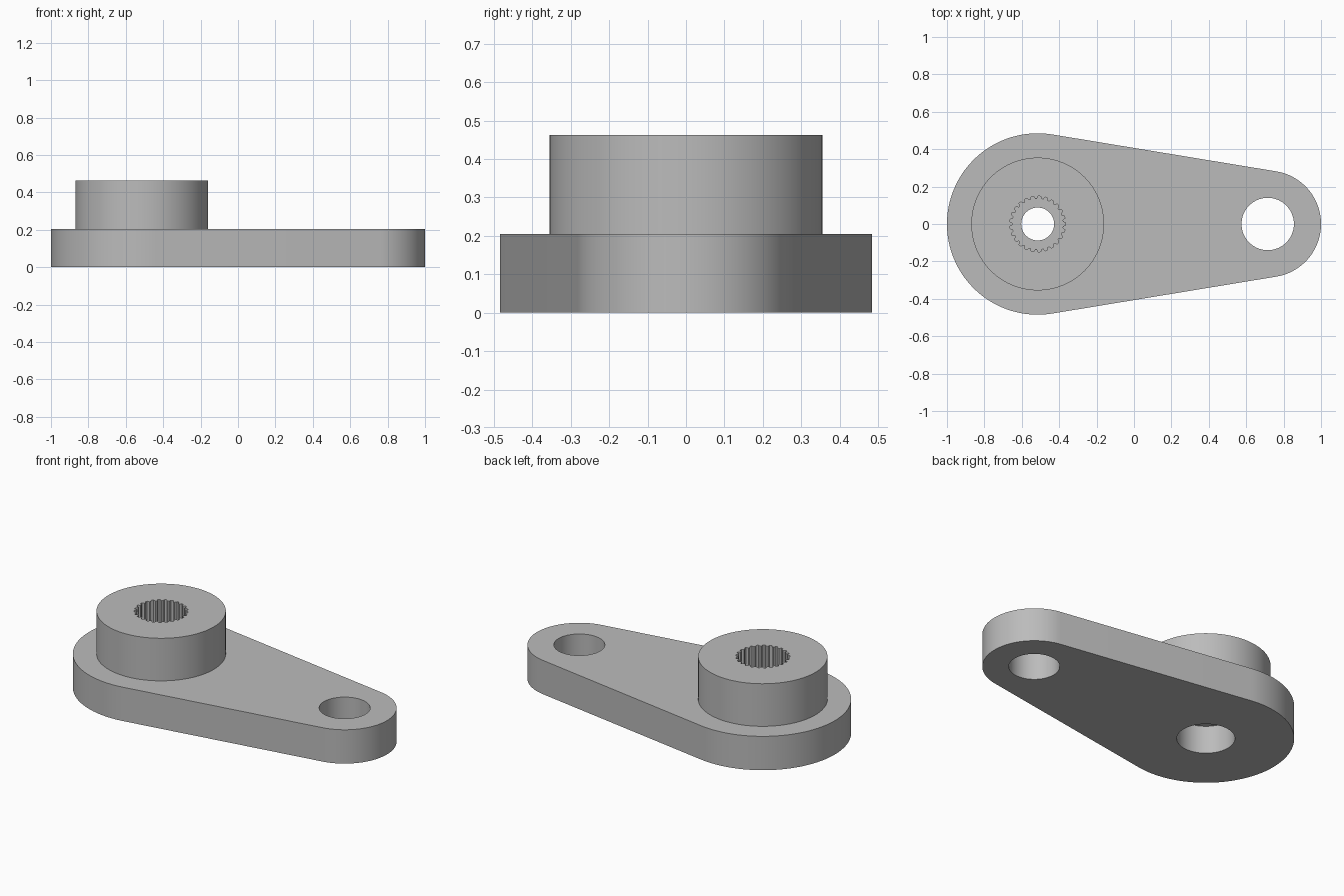
import bpy
import bmesh
from math import asin, cos, sin, pi, radians

old = bpy.data.objects.get("Cube")
if old:
    bpy.data.objects.remove(old, do_unlink=True)

HUB_X, PIN_X = -0.515, 0.715
HUB_END_R, PIN_END_R = 0.485, 0.285
PLATE_TOP, HUB_TOP = 0.205, 0.463
TEETH = 25

grey = bpy.data.materials.new("plain_grey")
grey.use_nodes = True
colour = (0.5, 0.5, 0.5, 1)
grey.diffuse_color = colour
grey.node_tree.nodes["Principled BSDF"].inputs["Base Color"].default_value = colour


def arc(cx, radius, start, end, steps):
    return [(cx + radius * cos(start + (end - start) * i / steps),
             radius * sin(start + (end - start) * i / steps))
            for i in range(steps + 1)]


def circle(cx, radius, steps=96):
    return arc(cx, radius, 0, 2 * pi, steps)[:-1]


def prism(name, outline, bottom, top):
    """Extrude a closed outline between two heights."""
    bm = bmesh.new()
    base = bm.faces.new([bm.verts.new((x, y, bottom)) for x, y in outline])
    raised = bmesh.ops.extrude_face_region(bm, geom=[base])["geom"]
    moved = [v for v in raised if isinstance(v, bmesh.types.BMVert)]
    bmesh.ops.translate(bm, verts=moved, vec=(0, 0, top - bottom))
    bmesh.ops.recalc_face_normals(bm, faces=bm.faces)
    mesh = bpy.data.meshes.new(name)
    bm.to_mesh(mesh)
    bm.free()
    mesh.materials.append(grey)
    obj = bpy.data.objects.new(name, mesh)
    bpy.context.collection.objects.link(obj)
    return obj


def combine(target, tool, operation):
    """Apply a boolean and discard the tool."""
    mod = target.modifiers.new(tool.name, "BOOLEAN")
    mod.operation = operation
    mod.solver = "EXACT"
    mod.object = tool
    bpy.context.view_layer.objects.active = target
    bpy.ops.object.modifier_apply(modifier=mod.name)
    bpy.data.objects.remove(tool, do_unlink=True)


# Tapered plate: two round ends joined by tangent lines
tangent = pi / 2 - asin((HUB_END_R - PIN_END_R) / (PIN_X - HUB_X))
outline = (arc(HUB_X, HUB_END_R, tangent, 2 * pi - tangent, 72)
           + arc(PIN_X, PIN_END_R, -tangent, tangent, 56))
arm = prism("lever_arm", outline, 0, PLATE_TOP)

# Raised hub
combine(arm, prism("hub", circle(HUB_X, 0.355), 0.1, HUB_TOP), "UNION")

# Splined socket: a trapezoid groove per tooth
spline = []
pitch = 2 * pi / TEETH
for tooth in range(TEETH):
    for offset, radius in ((-0.36, 0.135), (-0.17, 0.149),
                           (0.17, 0.149), (0.36, 0.135)):
        angle = (tooth + offset) * pitch
        spline.append((HUB_X + radius * cos(angle), radius * sin(angle)))

# Socket, screw hole, screw head recess and pin hole
for name, shape, bottom, top in (
        ("spline_socket", spline, 0.25, 0.6),
        ("screw_hole", circle(HUB_X, 0.088, 64), -0.1, 0.6),
        ("screw_recess", circle(HUB_X, 0.16, 72), -0.1, 0.17),
        ("pin_hole", circle(PIN_X, 0.14, 72), -0.1, 0.6)):
    combine(arm, prism(name, shape, bottom, top), "DIFFERENCE")

# Smooth round walls, sharp rims
bpy.ops.object.select_all(action="DESELECT")
arm.select_set(True)
bpy.context.view_layer.objects.active = arm
bpy.ops.object.shade_smooth_by_angle(angle=radians(25))
